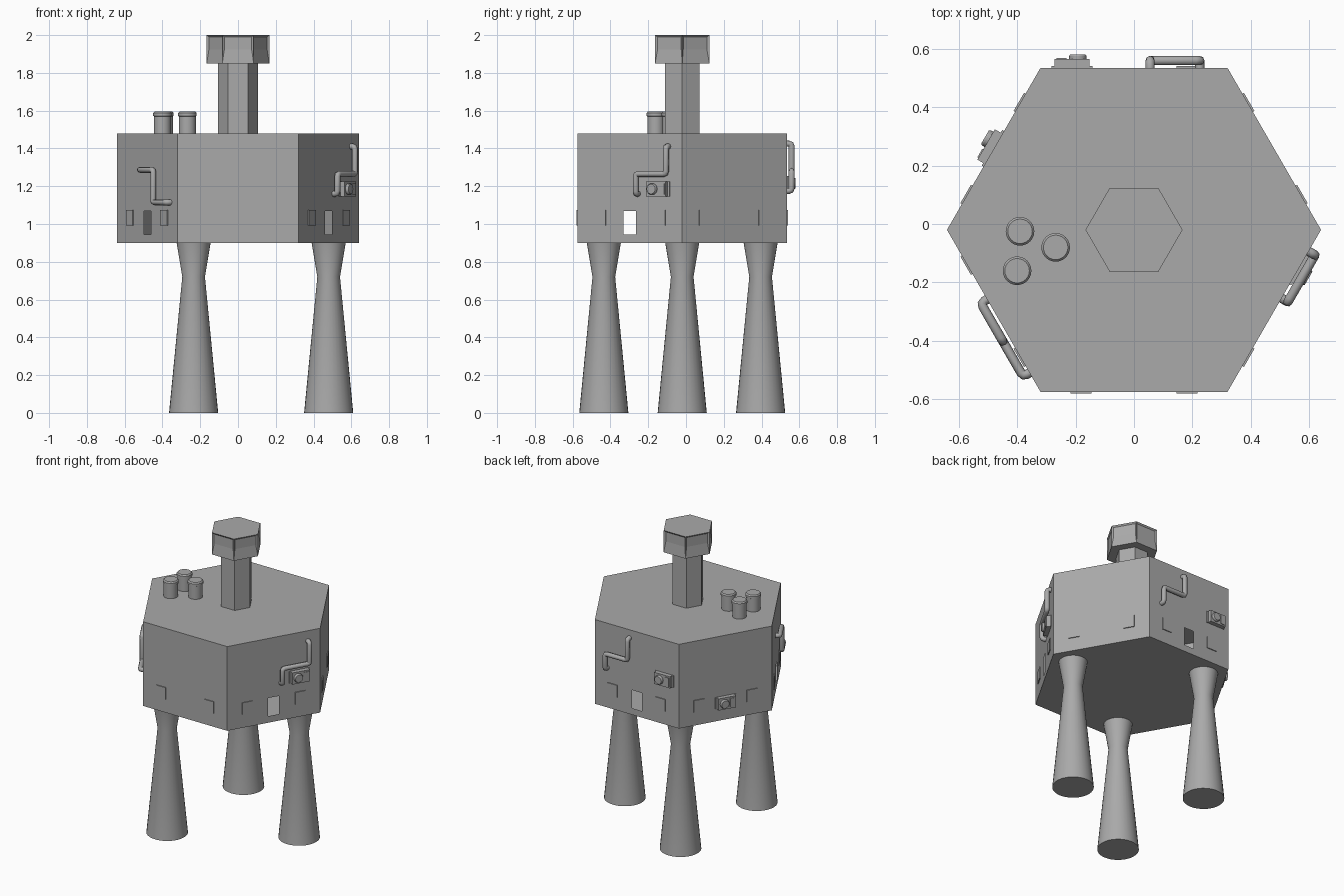
import bpy, bmesh, math
from mathutils import Matrix, Vector

if "Cube" in bpy.data.objects:
    bpy.data.objects.remove(bpy.data.objects["Cube"], do_unlink=True)

CENTRE = Vector((0, -0.02, 0))
RADIUS = 0.64
WALL = RADIUS * math.cos(math.pi / 6)

grey = bpy.data.materials.new("plain_grey")
grey.use_nodes = True
COLOUR = (0.4, 0.4, 0.4, 1)
grey.diffuse_color = COLOUR
grey.node_tree.nodes["Principled BSDF"].inputs["Base Color"].default_value = COLOUR


def add_object(name, data, matrix=None):
    obj = bpy.data.objects.new(name, data)
    bpy.context.collection.objects.link(obj)
    data.materials.append(grey)
    if matrix:
        obj.matrix_world = matrix
    return obj


def on_wall(azimuth, u=0, z=0):
    """Frame on a wall: x runs along it, -y points outward."""
    return (Matrix.Translation(CENTRE) @ Matrix.Rotation(math.radians(azimuth + 90), 4, "Z")
            @ Matrix.Translation((u, -WALL, z)))


def ring_stack(profile, sides):
    """Stack rings of (radius, height) into a closed solid; returns bmesh and side faces."""
    bm = bmesh.new()
    rings = [[bm.verts.new((r * math.cos(2 * math.pi * i / sides),
                            r * math.sin(2 * math.pi * i / sides), z))
              for i in range(sides)] for r, z in profile]
    walls = []
    for low, high in zip(rings, rings[1:]):
        for i in range(sides):
            j = (i + 1) % sides
            walls.append(bm.faces.new((low[i], low[j], high[j], high[i])))
    bm.faces.new(rings[0][::-1])
    bm.faces.new(rings[-1])
    bm.normal_update()
    return bm, walls


def finish(name, bm, matrix, smooth=False):
    mesh = bpy.data.meshes.new(name)
    bm.to_mesh(mesh)
    bm.free()
    if smooth:
        for p in mesh.polygons:
            p.use_smooth = True
        mesh.set_sharp_from_angle(angle=math.radians(30))
    return add_object(name, mesh, matrix)


def inset_panel(bm, face, half_width, z_low, z_high, depth=0):
    """Inset a face to an exact rectangle and push it inward."""
    mid, normal = face.calc_center_median(), face.normal.copy()
    along = Vector((0, 0, 1)).cross(normal)
    bmesh.ops.inset_individual(bm, faces=[face], thickness=0.005)
    for v in face.verts:
        side = math.copysign(half_width, (v.co - mid).dot(along))
        z = z_high if v.co.z > mid.z else z_low
        v.co = mid + along * side - normal * depth
        v.co.z = z


def box(name, size, matrix):
    """Block standing out from the wall by size[1]."""
    bm = bmesh.new()
    bmesh.ops.create_cube(bm, size=1)
    bmesh.ops.scale(bm, vec=size, verts=bm.verts)
    bmesh.ops.translate(bm, vec=(0, -size[1] / 2, 0), verts=bm.verts)
    return finish(name, bm, matrix)


# Hollow hexagonal body with three open doorways
bm, walls = ring_stack([(RADIUS, 0.90), (RADIUS, 1.48)], 6)
doors = [walls[i] for i in (1, 3, 5)]
for wall in doors:
    inset_panel(bm, wall, 0.0375, 0.945, 1.07)
bmesh.ops.delete(bm, geom=doors, context="FACES_ONLY")
finish("body", bm, Matrix.Translation(CENTRE))

# Tower column and lookout with recessed windows
bm, _ = ring_stack([(0.105, 1.48), (0.105, 1.85)], 6)
finish("tower_column", bm, Matrix.Translation(CENTRE))
bm, walls = ring_stack([(0.166, 1.85), (0.166, 2.0)], 6)
for wall in walls:
    inset_panel(bm, wall, 0.072, 1.925, 1.99, 0.008)
finish("tower_lookout", bm, Matrix.Translation(CENTRE))

# Flared legs
for i, (x, y) in enumerate([(-0.235, -0.435), (-0.235, 0.395), (0.48, -0.02)]):
    bm, _ = ring_stack([(0.13, 0), (0.06, 0.72), (0.09, 0.90)], 32)
    finish(f"leg_{i + 1}", bm, Matrix.Translation((x, y, 0)), smooth=True)

# Roof vents with rounded caps
for i, (x, y) in enumerate([(-0.39, -0.025), (-0.268, -0.08), (-0.4, -0.16)]):
    bm, _ = ring_stack([(0.045, 0), (0.045, 0.09), (0.049, 0.092),
                        (0.049, 0.107), (0.042, 0.115)], 24)
    finish(f"roof_vent_{i + 1}", bm, Matrix.Translation((x, y, 1.48)), smooth=True)

# Window plates, two on every wall
for azimuth in range(30, 390, 60):
    for u in (-0.182, 0.182):
        box("window_plate", (0.072, 0.006, 0.082), on_wall(azimuth, u, 1.033))


# Wall pipes, bent twice and turned into the wall at both ends
def wall_pipe(name, azimuth, route):
    out = -0.025
    pts = [Vector((u, y, z)) for u, y, z in
           [(*route[0][:1], 0.005, route[0][1])] + [(u, out, z) for u, z in route]
           + [(route[-1][0], 0.005, route[-1][1])]]
    path = [pts[0]]
    for a, b, c in zip(pts, pts[1:], pts[2:]):
        start = b + (a - b).normalized() * 0.014
        end = b + (c - b).normalized() * 0.014
        path += [start, (start + end) / 4 + b / 2, end]
    path.append(pts[-1])
    curve = bpy.data.curves.new(name, "CURVE")
    curve.dimensions = "3D"
    curve.bevel_depth = 0.016
    curve.bevel_resolution = 2
    curve.use_fill_caps = True
    spline = curve.splines.new("POLY")
    spline.points.add(len(path) - 1)
    for point, co in zip(spline.points, path):
        point.co = (*co, 1)
    add_object(name, curve, on_wall(azimuth))


wall_pipe("right_wall_pipe", 330, [(0.05, 1.16), (0.05, 1.265), (0.235, 1.265), (0.235, 1.41)])
wall_pipe("back_wall_pipe", 90, [(-0.225, 1.175), (-0.225, 1.28), (-0.055, 1.28), (-0.055, 1.425)])
wall_pipe("left_wall_pipe", 210, [(-0.045, 1.287), (0.105, 1.287), (0.105, 1.115), (0.245, 1.115)])

# Utility boxes with a round knob and a side panel
for name, azimuth, u, z in [("right_box", 330, 0.175, 1.185),
                            ("back_box", 90, 0.212, 1.215),
                            ("left_box", 150, 0.0, 1.025)]:
    box(name, (0.12, 0.03, 0.08), on_wall(azimuth, u, z))
    box(name + "_flange", (0.14, 0.007, 0.08), on_wall(azimuth, u, z))
    box(name + "_panel", (0.035, 0.034, 0.06), on_wall(azimuth, u + 0.036, z))
    bm, _ = ring_stack([(0.03, 0), (0.03, 0.04), (0.026, 0.046)], 16)
    finish(name + "_knob", bm,
           on_wall(azimuth, u - 0.02, z) @ Matrix.Rotation(math.pi / 2, 4, "X"), smooth=True)
